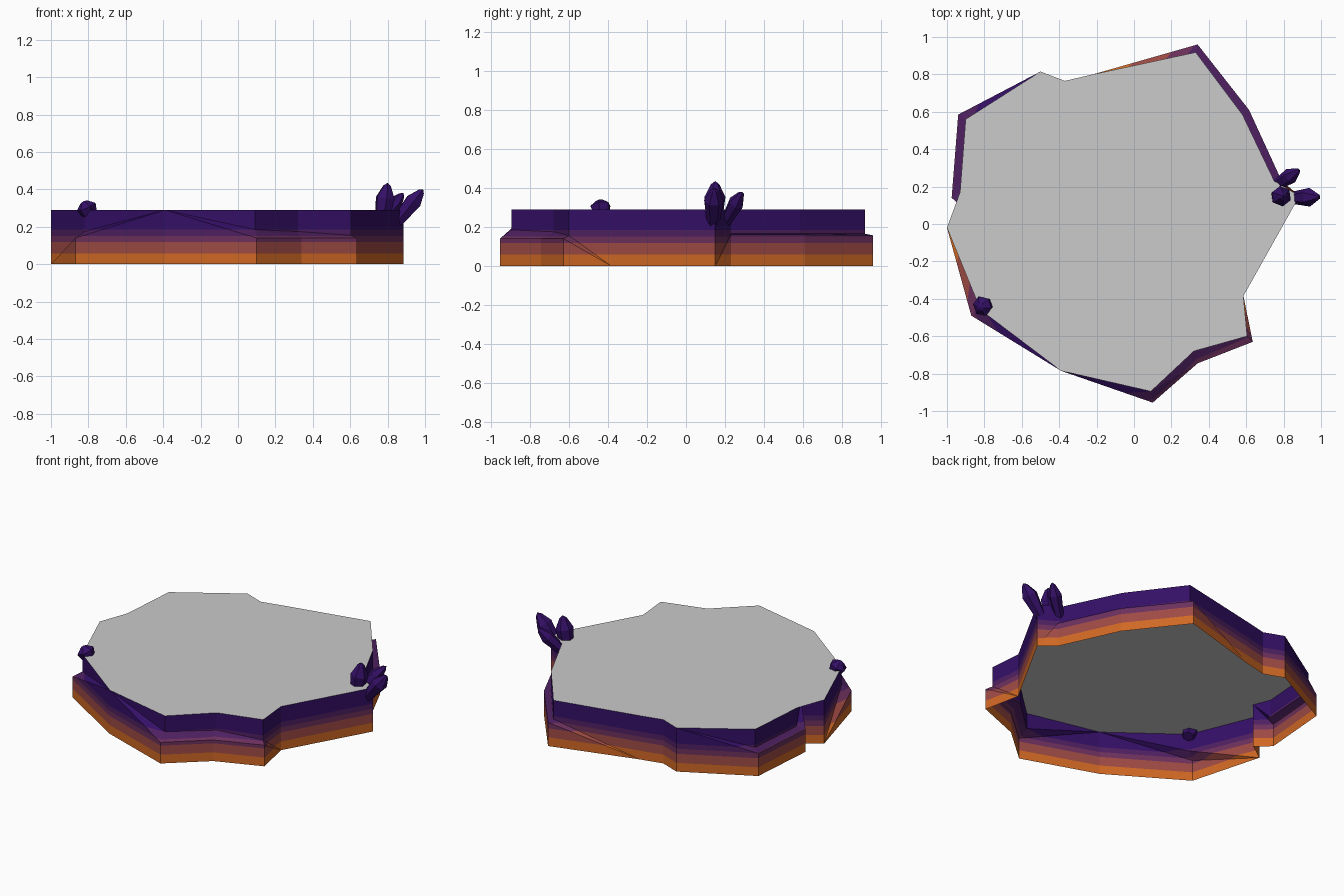
import bpy, bmesh, math
from mathutils import Vector

if "Cube" in bpy.data.objects:
    bpy.data.objects.remove(bpy.data.objects["Cube"])

TOP = 0.29


def srgb(r, g, b):
    f = lambda c: c / 12.92 if c <= 0.04045 else ((c + 0.055) / 1.055) ** 2.4
    return (f(r / 255), f(g / 255), f(b / 255), 1)


def material(name, rgb):
    m = bpy.data.materials.new(name)
    m.diffuse_color = srgb(*rgb)
    m.use_nodes = True
    m.node_tree.nodes["Principled BSDF"].inputs["Base Color"].default_value = m.diffuse_color
    return m


grey = material("pale grey", (203, 203, 203))
indigo = material("deep indigo", (52, 15, 102))
violet = material("dark violet", (78, 32, 96))
plum = material("plum", (108, 48, 92))
russet = material("russet", (158, 74, 68))
orange = material("burnt orange", (208, 104, 36))


def make_object(name, bm, mats):
    me = bpy.data.meshes.new(name)
    bm.to_mesh(me)
    bm.free()
    for m in mats:
        me.materials.append(m)
    ob = bpy.data.objects.new(name, me)
    bpy.context.collection.objects.link(ob)
    return ob


# Outline stations, counter-clockwise: outer xy, inner xy, ledge z outer, ledge z inner.
# Single-point stations have no ledge there: it runs out to the given height.
stations = [
    (-1.00, -0.02, 0.0),
    (-0.87, -0.49, -0.82, -0.46, 0.14, 0.175),
    (-0.39, -0.785, TOP),
    (0.10, -0.955, 0.09, -0.895, 0.14, 0.185),
    (0.34, -0.745, 0.32, -0.68, 0.14, 0.175),
    (0.635, -0.63, 0.605, -0.60, 0.14, 0.155),
    (0.585, -0.385, 0.0),
    (0.885, 0.15, 0.0),
    (0.79, 0.23, 0.75, 0.23, 0.16, 0.165),
    (0.615, 0.61, 0.58, 0.585, 0.16, 0.165),
    (0.34, 0.96, 0.33, 0.918, 0.157, 0.165),
    (-0.22, 0.80, 0.0),
    (-0.37, 0.765, 0.0),
    (-0.50, 0.815, TOP),
    (-0.94, 0.585, -0.90, 0.56, 0.15, 0.17),
    (-0.975, 0.14, -0.93, 0.17, 0.15, 0.17),
    (-0.885, 0.06, TOP),
]
stations = [s if len(s) == 6 else (s[0], s[1], s[0], s[1], s[2], s[2]) for s in stations]

# Layered cliff wall, open underneath
bm = bmesh.new()
columns = []
for ox, oy, ix, iy, zo, zi in stations:
    columns.append([(ox, oy, 0), (ox, oy, zo), (ix, iy, zi), (ix, iy, TOP)])
for i, a in enumerate(columns):
    b = columns[(i + 1) % len(columns)]
    for k in range(3):
        pts = []
        for p in (a[k], b[k], b[k + 1], a[k + 1]):
            if p not in pts:
                pts.append(p)
        if len(pts) > 2:
            bm.faces.new([bm.verts.new(p) for p in pts])
bmesh.ops.remove_doubles(bm, verts=bm.verts[:], dist=0.0005)
bmesh.ops.triangulate(bm, faces=bm.faces[:])
# cut the colour bands and colour by height
bands = [0.058, 0.118, 0.152, 0.185]
for z in bands:
    bmesh.ops.bisect_plane(bm, geom=bm.verts[:] + bm.edges[:] + bm.faces[:],
                           plane_co=(0, 0, z), plane_no=(0, 0, 1))
for f in bm.faces:
    z = f.calc_center_median().z
    f.material_index = sum(z > b for b in bands)
make_object("layered_cliff_wall", bm, [orange, russet, plum, violet, indigo])

# Flat ground surface
bm = bmesh.new()
bm.faces.new([bm.verts.new(c[3]) for c in columns])
bmesh.ops.triangulate(bm, faces=bm.faces[:])
make_object("ground_surface", bm, [grey])


# Faceted crystals: six-sided, swelling towards a shoulder, blunt point
def crystal(name, base, tip, radius, sides=6):
    base, tip = Vector(base), Vector(tip)
    axis = tip - base
    rot = axis.to_track_quat('Z', 'Y')
    bm = bmesh.new()
    rings = []
    for t, s in ((0, 0.65), (0.65, 1.0), (0.93, 0.4)):
        rings.append([bm.verts.new(base + axis * t + rot @ Vector(
            (radius * s * math.cos(math.tau * j / sides),
             radius * s * math.sin(math.tau * j / sides), 0))) for j in range(sides)])
    peak = bm.verts.new(tip)
    for j in range(sides):
        n = (j + 1) % sides
        for lo, hi in zip(rings, rings[1:]):
            bm.faces.new((lo[j], lo[n], hi[n], hi[j]))
        bm.faces.new((rings[-1][j], rings[-1][n], peak))
    bm.faces.new(rings[0][::-1])
    make_object(name, bm, [indigo])


crystal("tall_crystal", (0.765, 0.145, 0.20), (0.80, 0.15, 0.435), 0.055)
crystal("back_crystal", (0.75, 0.20, 0.22), (0.885, 0.29, 0.38), 0.042)
crystal("outer_crystal", (0.845, 0.14, 0.22), (0.99, 0.145, 0.40), 0.050)
crystal("small_crystal", (-0.785, -0.43, 0.25), (-0.825, -0.445, 0.338), 0.055)
